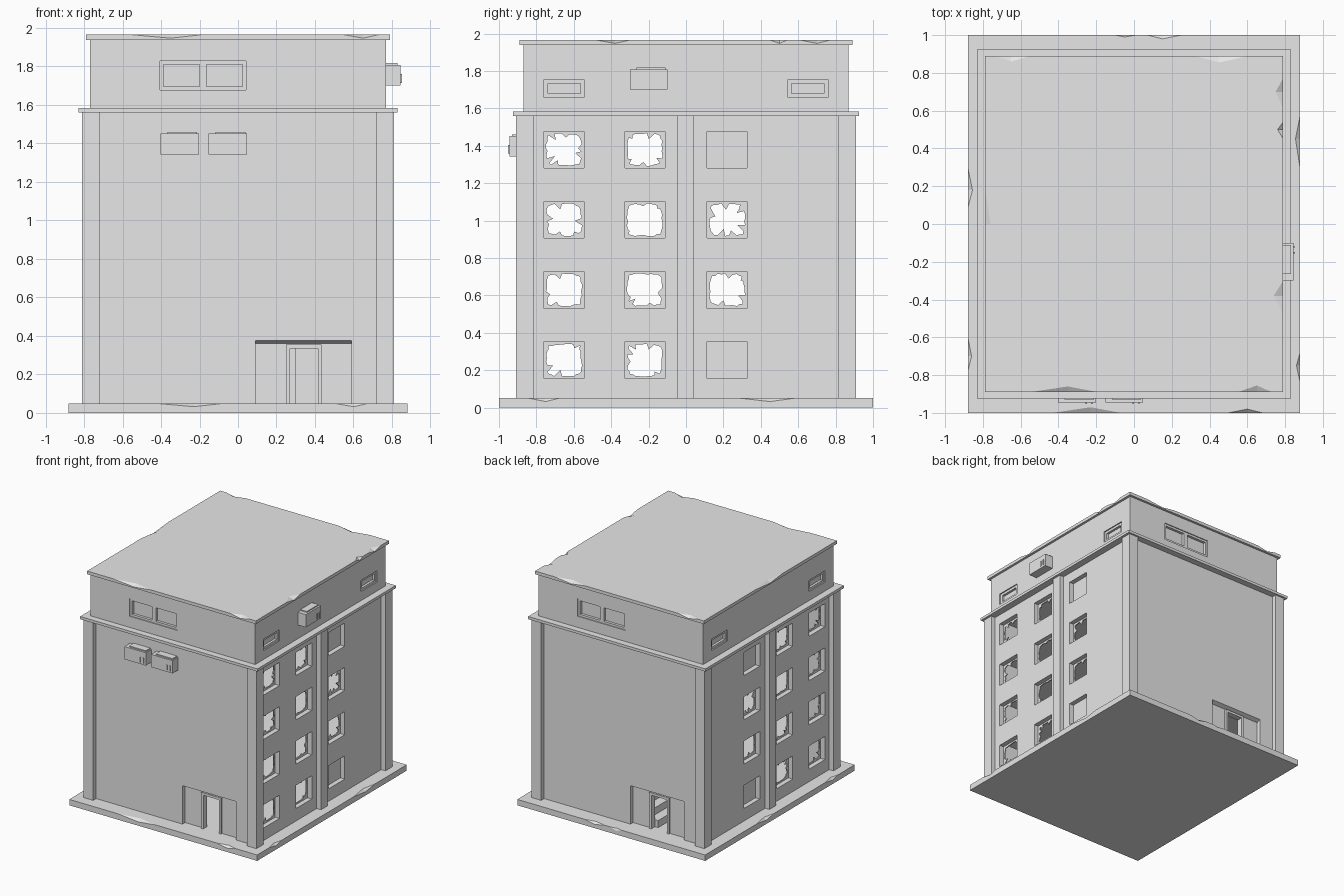
import bpy, bmesh, math, random
from mathutils import Matrix, Vector

if "Cube" in bpy.data.objects:
    bpy.data.objects.remove(bpy.data.objects["Cube"])

concrete = bpy.data.materials.new("concrete_grey")
concrete.use_nodes = True
GREY = (0.8, 0.8, 0.8, 1)
concrete.diffuse_color = GREY
concrete.node_tree.nodes["Principled BSDF"].inputs["Base Color"].default_value = GREY


def finish(name, bm, angle=0):
    """Turn a bmesh into a linked object, spun about z."""
    bm.transform(Matrix.Rotation(angle, 4, 'Z'))
    bmesh.ops.recalc_face_normals(bm, faces=bm.faces)
    mesh = bpy.data.meshes.new(name)
    bm.to_mesh(mesh)
    bm.free()
    mesh.materials.append(concrete)
    obj = bpy.data.objects.new(name, mesh)
    bpy.context.collection.objects.link(obj)
    return obj


def boxes(name, spans, angle=0):
    """Object made of boxes given as x0, x1, y0, y1, z0, z1."""
    bm = bmesh.new()
    for x0, x1, y0, y1, z0, z1 in spans:
        mid = Vector((x0 + x1, y0 + y1, z0 + z1)) / 2
        size = (abs(x1 - x0), abs(y1 - y0), abs(z1 - z0), 1)
        bmesh.ops.create_cube(bm, size=1, matrix=Matrix.Translation(mid) @ Matrix.Diagonal(size))
    return finish(name, bm, angle)


def border(a0, a1, z0, z1, t):
    """Four rectangles (a0, a1, z0, z1) framing an opening."""
    return [(a0, a0 + t, z0, z1), (a1 - t, a1, z0, z1),
            (a0 + t, a1 - t, z1 - t, z1), (a0 + t, a1 - t, z0, z0 + t)]


def carve(target, cutter):
    mod = target.modifiers.new("cut", 'BOOLEAN')
    mod.operation, mod.solver, mod.object = 'DIFFERENCE', 'EXACT', cutter
    bpy.context.view_layer.objects.active = target
    bpy.ops.object.modifier_apply(modifier=mod.name)
    bpy.data.objects.remove(cutter)


def chipped_slab(name, hx, hy, z0, z1, chips):
    """Slab whose top edge has chips: (side, position, half length, depth)."""
    bm = bmesh.new()
    corners = [Vector((-hx, -hy, 0)), Vector((hx, -hy, 0)),
               Vector((hx, hy, 0)), Vector((-hx, hy, 0))]
    low, top, bottom = [], [], []
    up, down = Vector((0, 0, z1)), Vector((0, 0, z0))
    for side, a in enumerate(corners):
        b = corners[(side + 1) % 4]
        along = (b - a).normalized()
        inward = Vector((-along.y, along.x, 0))
        middle = (a + b) / 2
        pts = [(a, 0)]
        for _, pos, half, depth in sorted(c for c in chips if c[0] == side):
            pts += [(middle + along * (pos - half), 0), (middle + along * pos, depth),
                    (middle + along * (pos + half * 0.8), 0)]
        for p, depth in pts:
            bottom.append(bm.verts.new(p + down))
            top.append(bm.verts.new(p + up + inward * depth))
            low.append(bm.verts.new(p + up - Vector((0, 0, 0.018)))if depth else top[-1])
    n = len(top)
    for i in range(n):
        j = (i + 1) % n
        bm.faces.new((bottom[i], bottom[j], low[j], low[i]))
        if low[i] != top[i]:
            bm.faces.new((low[i - 1], low[i], top[i]))
            bm.faces.new((low[i], low[j], top[i]))
    bm.faces.new(top)
    bm.faces.new(bottom[::-1])
    return finish(name, bm)


# Slabs: ground plinth, cornice band and roof (sides: front, left, back, right)
chipped_slab("ground_slab", 0.88, 1.0, 0, 0.05,
             [(0, -0.23, 0.2, 0.03), (0, 0.6, 0.1, 0.02), (1, -0.75, 0.09, 0.02),
              (1, 0.45, 0.16, 0.025), (2, -0.15, 0.1, 0.02), (2, 0.05, 0.06, 0.01),
              (3, -0.18, 0.12, 0.025), (3, 0.7, 0.1, 0.02)])
boxes("cornice", [(-0.83, 0.83, -0.925, 0.925, 1.56, 1.583)])
chipped_slab("roof_slab", 0.79, 0.89, 1.938, 1.965,
             [(0, -0.35, 0.2, 0.03), (0, 0.65, 0.1, 0.035), (1, -0.38, 0.1, 0.05),
              (1, 0.5, 0.05, 0.03), (1, 0.7, 0.09, 0.04), (2, -0.45, 0.16, 0.035),
              (2, 0.65, 0.1, 0.03), (3, 0.0, 0.2, 0.03)])

# Window layout of the side walls
ROWS = [0.254 + 0.375 * i for i in range(4)]
COLS = [-0.652, -0.22, 0.22]
HW, HH = 0.107, 0.098
SOLID = {(2, 0), (2, 3)}

# Hollow wall shell with recesses and openings
shell = boxes("walls", [(-0.77, 0.77, -0.87, 0.87, 0.05, 1.94)])
carve(shell, boxes("void_cutter", [(-0.71, 0.71, -0.81, 0.81, 0.03, 1.92)]))
recesses = boxes("recess_cutter",
                 [(s * 0.09, s * 0.59, -s * 0.835, -s * 0.9, 0.03, 0.36) for s in (1, -1)]
                 + [(-s * 0.406, s * 0.042, -s * 0.84, -s * 0.9, 1.677, 1.828) for s in (1, -1)]
                 + [(s * 0.74, s * 0.8, y - HW, y + HW, 1.658, 1.754)
                    for s in (1, -1) for y in (-0.652, 0.652)])
for v in recesses.data.vertices:  # sloping lintel over each doorway
    if 0.3 < v.co.z < 0.5 and abs(v.co.y) > 0.88:
        v.co.z = 0.388
carve(shell, recesses)
carve(shell, boxes("opening_cutter",
                   [(-0.9, 0.9, y - HW, y + HW, z - HH, z + HH) for y in COLS for z in ROWS]
                   + [(s * 0.27, s * 0.415, -s * 0.7, -s * 0.9, 0.03, 0.335) for s in (1, -1)]))

# Storey floors and the stairs behind the back door
boxes("storey_floors", [(-0.71, 0.71, -0.81, 0.81, z + 0.165, z + 0.19) for z in ROWS])
boxes("stairs", [(-0.3 + 0.08 * i, 0.3, 0.55, 0.8, 0.05 + 0.06 * i, 0.11 + 0.06 * i)
                 for i in range(6)])

# Corner and middle pillars
boxes("corner_pillars", [(sx * 0.72, sx * 0.81, sy * 0.815, sy * 0.91, 0.05, 1.56)
                         for sx in (1, -1) for sy in (1, -1)])
boxes("side_pillars", [(s * 0.75, s * 0.81, -0.047, 0.04, 0.05, 1.56) for s in (1, -1)])


def broken_pane(name, side, y, z, seed):
    """Thin pane with a jagged hole, as a ring of quads."""
    rng = random.Random(seed)
    steps = 9
    rim = []
    for q in range(4):
        for k in range(steps):
            u, v = -1 + 2 * k / steps, -1
            for _ in range(q):
                u, v = -v, u
            rim.append((u, v))
    bm = bmesh.new()
    outer, inner = [], []
    for u, v in rim:
        round_off = 0.9 if abs(u * v) < 0.5 else 0.9 - 0.2 * (abs(u * v) - 0.5)
        f = round_off - (rng.uniform(0.15, 0.4) if rng.random() < 0.14 else rng.uniform(0, 0.08))
        outer.append(bm.verts.new((side * 0.722, y + u * HW, z + v * HH)))
        inner.append(bm.verts.new((side * 0.722, y + u * HW * f, z + v * HH * f)))
    for i in range(len(rim)):
        bm.faces.new((outer[i - 1], outer[i], inner[i], inner[i - 1]))
    grown = bmesh.ops.extrude_face_region(bm, geom=bm.faces[:])["geom"]
    bmesh.ops.translate(bm, vec=(side * 0.008, 0, 0),
                        verts=[g for g in grown if isinstance(g, bmesh.types.BMVert)])
    finish(name, bm)


for side, label in ((1, "left"), (-1, "right")):
    # Broken and whole panes of the side windows
    for c, y in enumerate(COLS):
        for r, z in enumerate(ROWS):
            name = f"{label}_pane_{c}_{r}"
            if (c, r) in SOLID:
                boxes(name, [(side * 0.722, side * 0.73, y - HW, y + HW, z - HH, z + HH)])
            else:
                broken_pane(name, side, y, z, 10 * c + r + 3)
    # Frames of the small top-storey windows
    boxes(f"{label}_top_frames",
          [(side * 0.735, side * 0.76, a0, a1, z0, z1) for y in (-0.652, 0.652)
           for a0, a1, z0, z1 in border(y - HW, y + HW, 1.658, 1.754, 0.02)])

for angle, label in ((0, "front"), (math.pi, "back")):
    # Double top-storey window
    panes = border(-0.406, -0.182, 1.677, 1.828, 0.018) + border(-0.182, 0.042, 1.677, 1.828, 0.018)
    boxes(f"{label}_top_frame", [(a0, a1, -0.862, -0.835, z0, z1) for a0, a1, z0, z1 in panes], angle)
    # Door frame
    boxes(f"{label}_door_frame", [(0.25, 0.27, -0.85, -0.8, 0.05, 0.355),
                                  (0.415, 0.435, -0.85, -0.8, 0.05, 0.355),
                                  (0.27, 0.415, -0.85, -0.8, 0.335, 0.355)], angle)


def cooler(name, u, wall, z, angle):
    """Wall cooling unit: case, top lip and two pipes."""
    boxes(name, [(u, u + 0.2, -wall - 0.075, -wall + 0.01, z, z + 0.108),
                 (u + 0.035, u + 0.19, -wall - 0.06, -wall, z + 0.108, z + 0.117),
                 (u + 0.145, u + 0.152, -wall - 0.082, -wall - 0.07, z + 0.015, z + 0.06),
                 (u + 0.175, u + 0.182, -wall - 0.082, -wall - 0.07, z + 0.015, z + 0.06)], angle)


cooler("front_cooler_a", -0.402, 0.87, 1.343, 0)
cooler("front_cooler_b", -0.152, 0.87, 1.343, 0)
cooler("left_cooler", -0.3, 0.77, 1.7, math.pi / 2)
